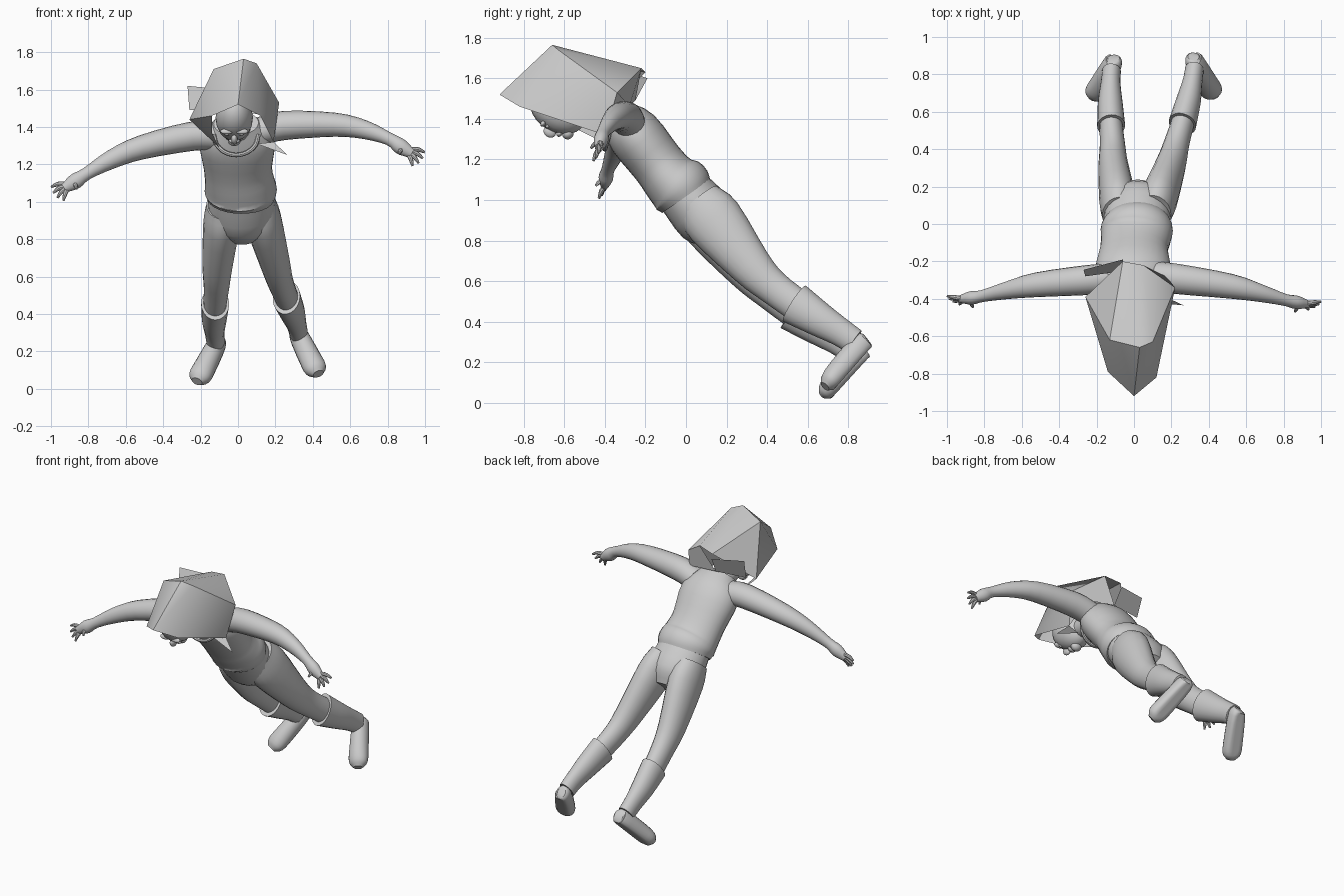
import bpy, bmesh, math
from mathutils import Vector, Matrix

if "Cube" in bpy.data.objects:
    bpy.data.objects.remove(bpy.data.objects["Cube"])

grey = bpy.data.materials.new("plain grey")
grey.diffuse_color = (0.6, 0.6, 0.6, 1)
grey.use_nodes = True
grey.node_tree.nodes["Principled BSDF"].inputs["Base Color"].default_value = grey.diffuse_color
X, Y = (1, 0, 0), (0, 1, 0)


def finish(name, bm, angle=40):
    mesh = bpy.data.meshes.new(name)
    bm.to_mesh(mesh)
    bm.free()
    mesh.materials.append(grey)
    ob = bpy.data.objects.new(name, mesh)
    bpy.context.collection.objects.link(ob)
    bpy.ops.object.select_all(action='DESELECT')
    ob.select_set(True)
    bpy.context.view_layer.objects.active = ob
    bpy.ops.object.shade_smooth_by_angle(angle=math.radians(angle))


def spline(stations, steps=3):
    """Catmull-Rom through stations of x, y, z and two radii."""
    p = [Vector(s) for s in stations]
    p = [2 * p[0] - p[1]] + p + [2 * p[-1] - p[-2]]
    out = []
    for i in range(1, len(p) - 2):
        a, b, c, d = p[i - 1:i + 3]
        for k in range(steps):
            t = k / steps
            out.append(0.5 * (2 * b + (c - a) * t + (2 * a - 5 * b + 4 * c - d) * t * t
                              + (3 * b - a - 3 * c + d) * t ** 3))
    return out + [p[-2]]


def loft(name, stations, ref, sides=20, sole=None):
    """Skin elliptical rings along a path; sole flattens the underside."""
    st = spline(stations)
    pos = [Vector(s[:3]) for s in st]
    bm = bmesh.new()
    rings = []
    for i, s in enumerate(st):
        t = (pos[min(i + 1, len(st) - 1)] - pos[max(i - 1, 0)]).normalized()
        u = Vector(ref)
        u = (u - t * u.dot(t)).normalized()
        v = t.cross(u)
        ring = []
        for k in range(sides):
            an = 2 * math.pi * k / sides
            h = math.sin(an) * abs(s[4])
            if sole is not None:
                h = max(h, -sole)
            ring.append(bm.verts.new(pos[i] + u * math.cos(an) * abs(s[3]) + v * h))
        rings.append(ring)
    for r, q in zip(rings, rings[1:]):
        for k in range(sides):
            n = (k + 1) % sides
            bm.faces.new((r[k], r[n], q[n], q[k]))
    bm.faces.new(rings[0][::-1])
    bm.faces.new(rings[-1])
    bmesh.ops.recalc_face_normals(bm, faces=bm.faces)
    finish(name, bm)


# Shirt, trousers seat and neck
loft("shirt", [(.015, 0, 1.02, .18, .145), (.015, -.03, 1.06, .193, .16),
               (.01, -.075, 1.10, .187, .142), (0, -.14, 1.18, .182, .132),
               (-.005, -.26, 1.33, .2, .135), (-.01, -.35, 1.42, .12, .09)], X, 28)
loft("trouser_seat", [(.015, -.03, 1.06, .17, .135), (.02, .10, .91, .178, .15),
                      (.02, .17, .83, .1, .09)], X, 24)
loft("neck", [(-.01, -.30, 1.37, .09, .08), (-.02, -.56, 1.44, .06, .06)], X)

# Round neckline
arc = [math.pi * k / 6 for k in range(7)]
loft("neckline", [(-.01 + .12 * math.cos(a), -.37 - .03 * math.sin(a),
                   1.36 - .11 * math.sin(a), .012, .012) for a in arc], Y, 8)


# Legs: the left one is the right one mirrored, spread out and raised
def left_leg(s, foot):
    x, y, z, a, b = s
    spread = .21 if foot else .03 + .225 * (y - .05)
    return (-x + spread, y + .01, z + .01 + .045 * y, a, b)


leg = [(-.08, .05, .98, .09, .12), (-.088, .13, .88, .098, .145),
       (-.11, .31, .65, .08, .105), (-.115, .42, .54, .068, .085),
       (-.125, .56, .43, .06, .08)]
boot = [(-.122, .525, .455, .075, .105), (-.127, .65, .37, .066, .085),
        (-.125, .75, .305, .053, .07), (-.12, .82, .255, .05, .065)]
foot = [(-.108, .885, .262, .03, .035), (-.113, .86, .24, .05, .06),
        (-.172, .755, .125, .06, .06), (-.205, .70, .065, .06, .05),
        (-.22, .675, .04, .03, .025)]
for part, st, sole in [("leg", leg, None), ("boot", boot, None), ("foot", foot, .042)]:
    loft("right_" + part, st, X, sole=sole)
    loft("left_" + part, [left_leg(s, part == "foot") for s in st], X, sole=sole)


# Arms: the left one is mirrored and lifted towards the hand
def left_arm(s):
    x, y, z = s[:3]
    return (-x, y + .015 + .045 * x, z + min(.185, -.235 * x), *s[3:])


arm = [(-.12, -.29, 1.35, .08, .075), (-.25, -.30, 1.35, .08, .078),
       (-.52, -.325, 1.29, .066, .064), (-.68, -.355, 1.225, .047, .05),
       (-.81, -.385, 1.15, .032, .034), (-.87, -.395, 1.11, .036, .042),
       (-.93, -.402, 1.072, .02, .025)]
loft("right_arm", arm, Y)
loft("left_arm", [left_arm(s) for s in arm], Y)

# Four fanned fingers and a thumb on each hand
palm = Vector((-.912, -.40, 1.085))
for i in range(5):
    if i < 4:
        an = math.radians(4 + 24 * i)
        tip = palm + Vector((-.087 * math.cos(an), .015 - .015 * i, -.08 * math.sin(an)))
    else:
        tip = palm + Vector((.05, -.045, -.015))
    start = palm.lerp(tip, .1) + Vector((.03 if i == 4 else 0, 0, .008 * (1.5 - i % 4)))
    mid = start.lerp(tip, .55) + Vector((0, 0, .008))
    finger = [(*start, .013, .013), (*mid, .012, .012), (*tip, .006, .006)]
    loft(f"right_finger_{i + 1}", finger, Y, 8)
    loft(f"left_finger_{i + 1}", [left_arm(s) for s in finger], Y, 8)

# Head and face, tilted forward and down
tilt = Matrix.Translation((-.02, -.63, 1.45)) @ Matrix.Rotation(math.radians(58), 4, 'X')


def face_part(name, loc, size):
    bm = bmesh.new()
    m = tilt @ Matrix.Translation(loc) @ Matrix.Diagonal((*size, 1))
    bmesh.ops.create_uvsphere(bm, u_segments=20, v_segments=14, radius=1, matrix=m)
    finish(name, bm)


face_part("head", (0, 0, 0), (.1, .115, .15))
face_part("nose", (0, -.12, -.025), (.017, .026, .032))
face_part("chin", (0, -.078, -.105), (.035, .03, .028))
face_part("lips", (0, -.1, -.07), (.03, .018, .014))
for side, sx in [("right", -1), ("left", 1)]:
    face_part(side + "_brow", (.04 * sx, -.102, .025), (.035, .016, .012))
    face_part(side + "_eye", (.038 * sx, -.1, -.001), (.016, .012, .009))

# Faceted hood, open over the face and at the neck
corners = [(.03, -.66, 1.765), (-.13, -.62, 1.71), (.1, -.63, 1.74),
           (0, -.92, 1.52), (.12, -.82, 1.46), (-.14, -.79, 1.46),
           (.12, -.60, 1.38), (-.14, -.58, 1.37),
           (.22, -.34, 1.53), (.19, -.40, 1.32), (-.26, -.39, 1.44),
           (-.1, -.42, 1.29), (-.06, -.20, 1.63), (.05, -.22, 1.65)]
bm = bmesh.new()
bmesh.ops.convex_hull(bm, input=[bm.verts.new(c) for c in corners])
loose = [v for v in bm.verts if not v.link_faces]
bmesh.ops.delete(bm, geom=loose, context='VERTS')
bmesh.ops.recalc_face_normals(bm, faces=bm.faces)
open_dirs = [Vector((0, -.42, -.9)), Vector((0, .5, -.87))]
gone = [f for f in bm.faces if any(f.normal.dot(d) > .75 for d in open_dirs)]
bmesh.ops.delete(bm, geom=gone, context='FACES')
finish("hood", bm, 30)


# Loose corners of the hood collar
def flap(name, *pts):
    bm = bmesh.new()
    bm.faces.new([bm.verts.new(p) for p in pts])
    finish(name, bm)


nape = (-.05, -.25, 1.49)
flap("collar_right", (-.27, -.245, 1.62), (-.06, -.19, 1.6), nape, (-.26, -.28, 1.49))
flap("collar_left", corners[-1], corners[8], (.17, -.28, 1.46), nape)
flap("collar_tip", corners[9], (.265, -.435, 1.25), (.1, -.42, 1.31))
